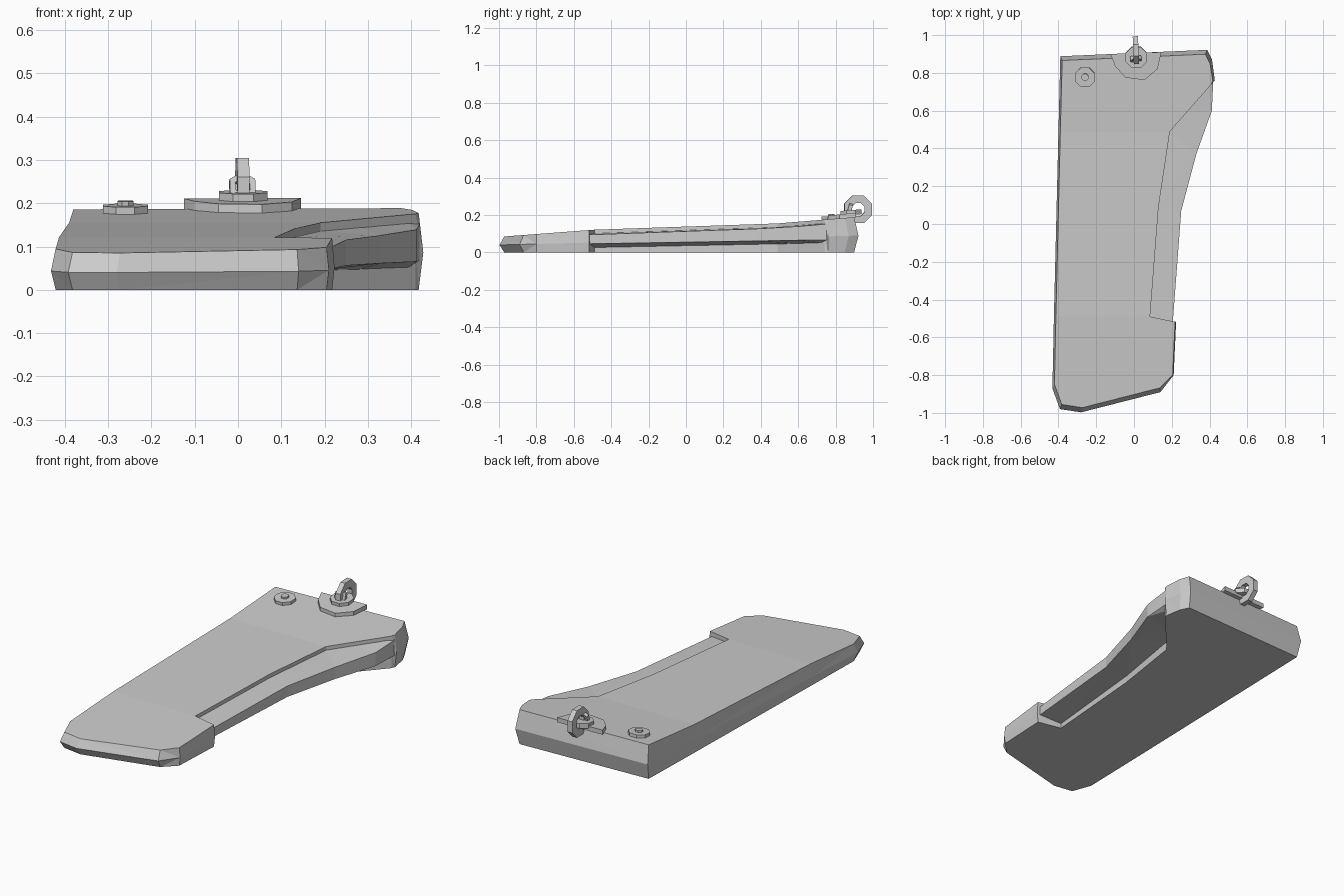
import bpy, bmesh, math
from mathutils import Vector, Matrix

if "Cube" in bpy.data.objects:
    bpy.data.objects.remove(bpy.data.objects["Cube"])


def finish(name, bm, tri=False):
    if tri:
        bmesh.ops.triangulate(bm, faces=[f for f in bm.faces if len(f.verts) > 3])
    bmesh.ops.recalc_face_normals(bm, faces=bm.faces[:])
    me = bpy.data.meshes.new(name)
    bm.to_mesh(me)
    bm.free()
    ob = bpy.data.objects.new(name, me)
    bpy.context.collection.objects.link(ob)
    return ob


def loft(name, rings, closed=False, tri=False):
    """Skin equal-length rings; cap the ends, or join last to first."""
    bm = bmesh.new()
    vs = [[bm.verts.new(p) for p in r] for r in rings]
    n = len(vs[0])
    pairs = list(zip(vs, vs[1:])) + ([(vs[-1], vs[0])] if closed else [])
    for a, b in pairs:
        for i in range(n):
            j = (i + 1) % n
            bm.faces.new((a[i], a[j], b[j], b[i]))
    if not closed:
        bm.faces.new(vs[0])
        bm.faces.new(vs[-1])
    return finish(name, bm, tri)


def top_z(y):
    pts = [(-1.0, .083), (-.5, .121), (.49, .155), (.88, .187)]
    for (y0, z0), (y1, z1) in zip(pts, pts[1:]):
        if y <= y1 or y1 == .88:
            return z0 + (z1 - z0) * (y - y0) / (y1 - y0)


# Wedge-shaped body: bottom, belt and top outlines, notched on the right
outline = [(-.39, .888), (.388, .922), (.413, .87), (.428, .76),
           (.41, .74), (.19, .49), (.13, .09), (.085, -.49),
           (.223, -.518), (.21, -.80), (.14, -.89), (-.28, -.997),
           (-.392, -.98), (-.432, -.87), (-.424, -.49), (-.4, .49)]
bottom, belt, top = [], [], []
for i, (x, y) in enumerate(outline):
    notch = 4 <= i <= 7
    sx = 1 if notch else .975
    sy = .975 if abs(y) > .8 else 1
    yt = y * sy
    bottom.append((x * sx, yt, 0))
    belt.append((x, y, .04 + (y + 1) * .026))
    top.append((x * sx, yt, top_z(yt)))
loft("body", [bottom, belt, top], tri=True)

# Thin curved flange filling the notch
stations = [(.40, .745, .42, .76), (.287, .60, .412, .60), (.19, .49, .33, .37),
            (.13, .09, .25, .07), (.085, -.495, .205, -.525)]
rings = []
for xi, yi, xo, yo in stations:
    xi -= .008
    rings.append([(xi, yi, top_z(yi) - .02), (xo, yo, top_z(yo) - .025),
                  (xo, yo, .055 + yo * .017), (xi, yi, .035 + yi * .02)])
loft("side_flange", rings, tri=True)


def disc(name, x, y, z0, z1, r, n=8, tilt=0.08):
    pts = [(r * math.cos(math.tau * (k + .5) / n), r * math.sin(math.tau * (k + .5) / n))
           for k in range(n)]
    h = (z1 - z0) / 2
    ob = loft(name, [[(a, b, -h) for a, b in pts], [(a, b, h) for a, b in pts]])
    ob.location = (x, y, (z0 + z1) / 2)
    ob.rotation_euler.x = tilt
    return ob


# Button rivet near the back left corner
disc("rivet_base", -.26, .777, .172, .195, .056)
disc("rivet_cap", -.26, .777, .19, .205, .02)

# Half-round mounting plate cut off at the back edge
half = [(-.125, .90), (-.10, .835), (-.045, .775), (.055, .762), (.125, .82), (.145, .91)]
loft("mount_plate", [[(x, y, .172 + (y - .76) * .1) for x, y in half],
                     [(x, y, .197 + (y - .76) * .1) for x, y in half]], tri=True)
disc("mount_stud", .012, .882, .20, .226, .061)


def ring(name, loc, r_out, r_in, width, n, rot):
    """Square-section hoop whose axis is local x."""
    rings = []
    for k in range(n):
        a = math.tau * (k + .5) / n
        c, s = math.cos(a), math.sin(a)
        rings.append([(x, r * c, r * s) for x, r in
                      ((-width / 2, r_in), (-width / 2, r_out),
                       (width / 2, r_out), (width / 2, r_in))])
    ob = loft(name, rings, closed=True)
    ob.location = loc
    ob.rotation_euler = rot
    return ob


# Hanging ring and the small staple that holds it
ring("hanging_ring", (.01, .92, .23), .08, .037, .028, 8, (0, 0, 0.04))
ring("ring_staple", (.01, .875, .237), .034, .019, .02, 6, (0, 0.3, math.pi / 2 + .1))
